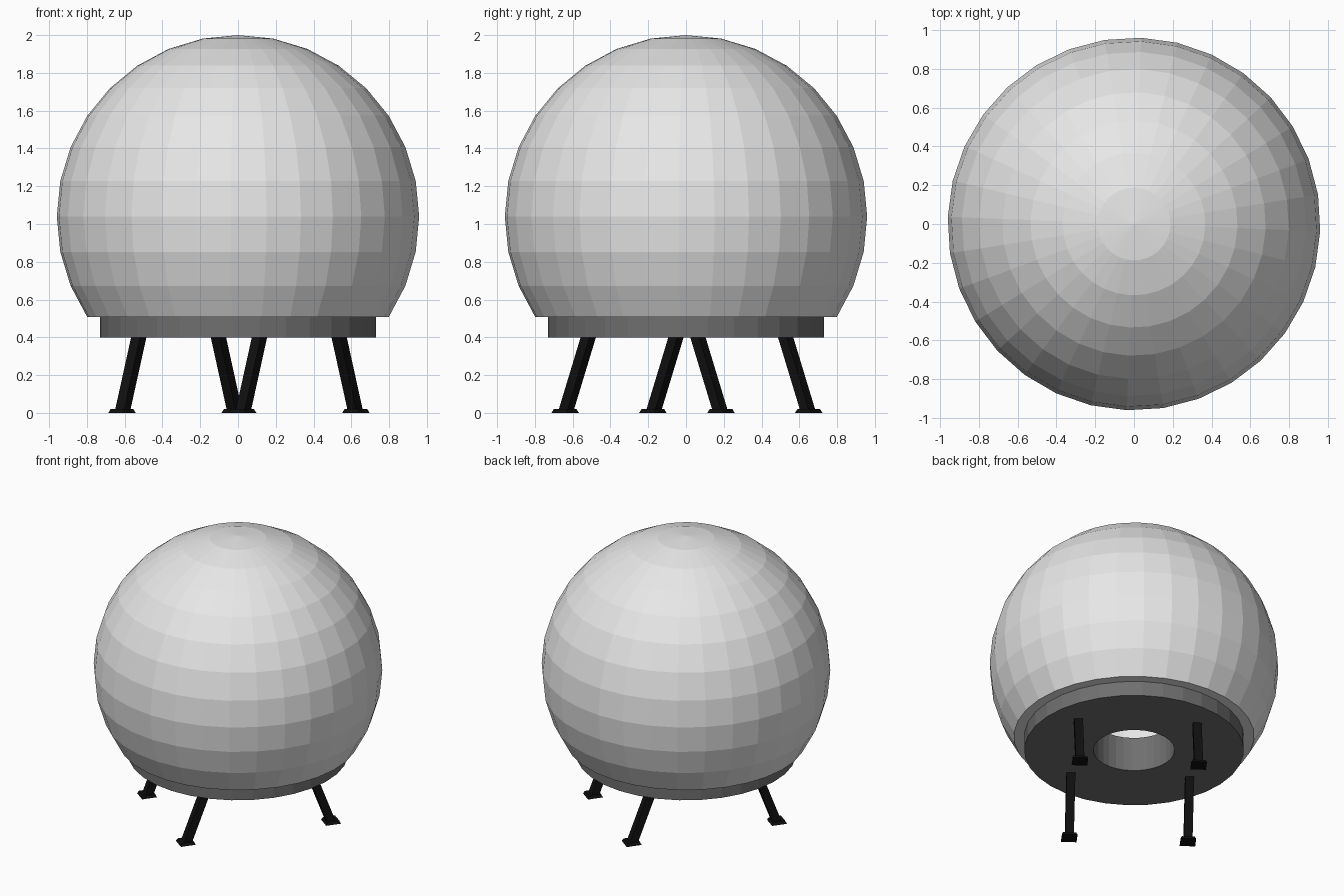
import bpy, bmesh, math
from mathutils import Matrix, Vector

if "Cube" in bpy.data.objects:
    bpy.data.objects.remove(bpy.data.objects["Cube"])

SEG = 32
TURN = math.radians(-2.2)       # slight turn of the round parts
LEG_TURN = math.radians(54)     # direction in which the legs splay


def material(name, value):
    m = bpy.data.materials.new(name)
    m.diffuse_color = (value, value, value, 1)
    m.use_nodes = True
    m.node_tree.nodes["Principled BSDF"].inputs["Base Color"].default_value = m.diffuse_color
    return m


LIGHT = material("light_grey", 0.8)
DARK = material("dark_grey", 0.16)
BLACK = material("black", 0.005)


def add_object(name, bm, mat):
    bmesh.ops.recalc_face_normals(bm, faces=bm.faces[:])
    mesh = bpy.data.meshes.new(name)
    bm.to_mesh(mesh)
    bm.free()
    mesh.materials.append(mat)
    ob = bpy.data.objects.new(name, mesh)
    bpy.context.collection.objects.link(ob)
    return ob


def lathe(name, profile, mat, closed=False):
    """Spin an (r, z) profile around the z axis."""
    bm = bmesh.new()
    verts = [bm.verts.new((r, 0, z)) for r, z in profile]
    edges = [bm.edges.new(p) for p in zip(verts, verts[1:])]
    if closed:
        edges.append(bm.edges.new((verts[-1], verts[0])))
    bmesh.ops.spin(bm, geom=verts + edges, cent=(0, 0, 0), axis=(0, 0, 1),
                   angle=math.tau, steps=SEG)
    bmesh.ops.remove_doubles(bm, verts=bm.verts[:], dist=1e-4)
    bmesh.ops.rotate(bm, verts=bm.verts[:], matrix=Matrix.Rotation(TURN, 3, 'Z'))
    return add_object(name, bm, mat)


# Dome: sphere of 16 rings cut at the third ring below the equator, with a rim
R, ZC = 0.96, 1.04
arc = [math.pi * i / 16 for i in range(12)]
dome = [(R * math.sin(a), ZC + R * math.cos(a)) for a in arc]
dome[0] = (0, ZC + R)
lathe("dome", dome + [(0.70, dome[-1][1])], LIGHT)

# Base: thick ring with a round opening in the middle
lathe("base_ring", [(0.27, 0.40), (0.73, 0.40), (0.73, 0.65), (0.27, 0.65)],
      DARK, closed=True)


def prism(name, sections, mat):
    """Loft square sections given as (centre, half width)."""
    bm = bmesh.new()
    rings = []
    for c, h in sections:
        rings.append([bm.verts.new(Vector(c) + Vector((sx * h, sy * h, 0)))
                      for sx, sy in ((-1, -1), (1, -1), (1, 1), (-1, 1))])
    for a, b in zip(rings, rings[1:]):
        for i in range(4):
            j = (i + 1) % 4
            bm.faces.new((a[i], a[j], b[j], b[i]))
    bm.faces.new(rings[0])
    bm.faces.new(rings[-1])
    bmesh.ops.rotate(bm, verts=bm.verts[:], matrix=Matrix.Rotation(LEG_TURN, 3, 'Z'))
    bmesh.ops.translate(bm, verts=bm.verts[:], vec=(0.005, 0.005, 0))
    return add_object(name, bm, mat)


# Four splayed legs, each with a small tapered foot pad
for end, u in (("front", -1), ("back", 1)):
    for side, v in (("left", 1), ("right", -1)):
        y = v * 0.395
        prism(f"{end}_{side}_leg",
              [((u * 0.505, y, 0.01), 0.029), ((u * 0.34, y, 0.45), 0.029)], BLACK)
        prism(f"{end}_{side}_foot",
              [((u * 0.51, y, 0.0), 0.052), ((u * 0.51, y, 0.02), 0.043)], BLACK)
